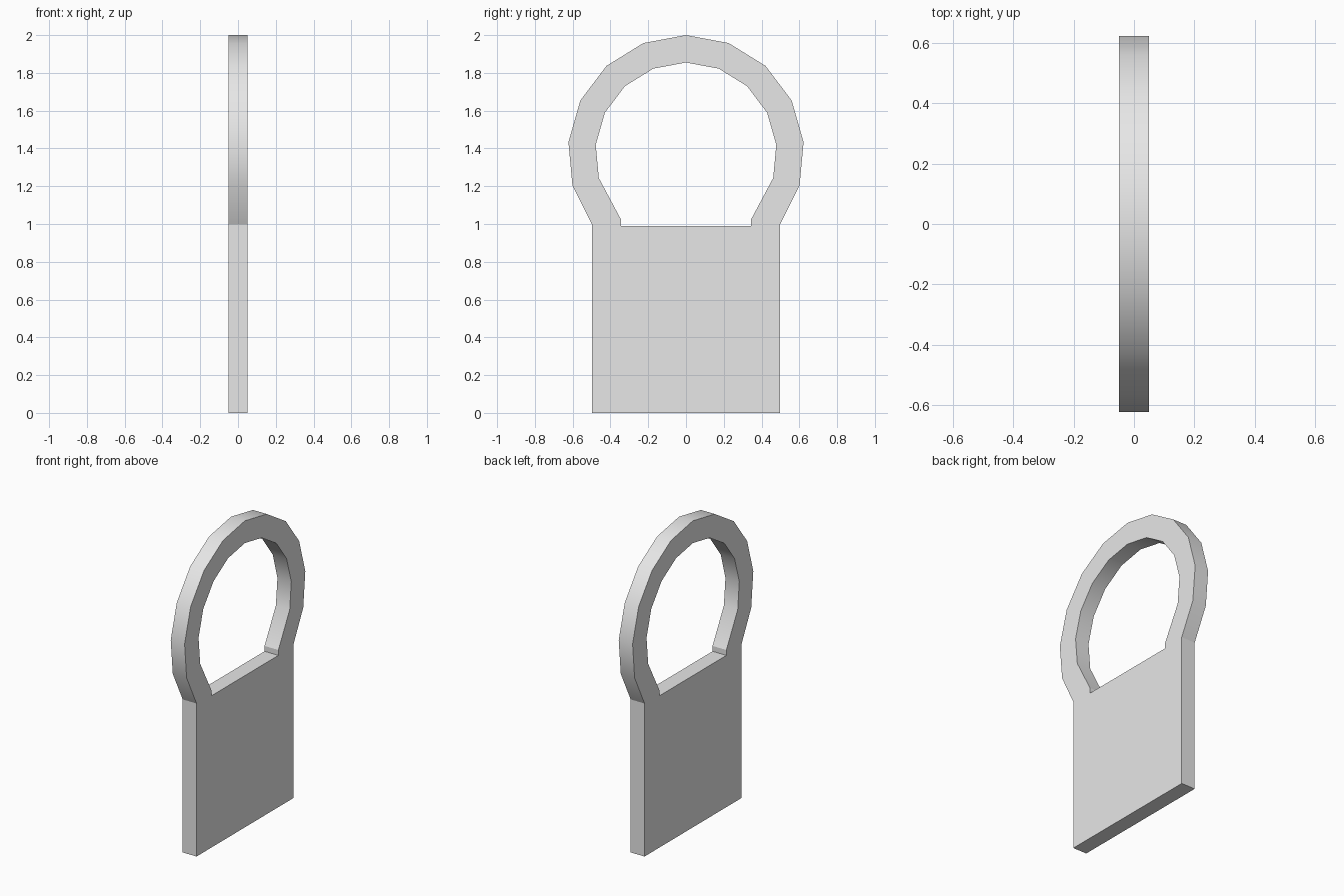
import bpy
import bmesh
from math import sin, cos, radians, tau

if "Cube" in bpy.data.objects:
    bpy.data.objects.remove(bpy.data.objects["Cube"])

THICK = 0.1
CENTRE_Z = 1.375
OUTER_R, INNER_R = 0.625, 0.48
STEP = tau / 17          # the ring is part of a 17-sided circle

grey = bpy.data.materials.new("light_grey")
grey.use_nodes = True
grey.diffuse_color = (0.8, 0.8, 0.8, 1)
grey.node_tree.nodes["Principled BSDF"].inputs["Base Color"].default_value = (0.8, 0.8, 0.8, 1)


def arc_point(radius, i):
    return radius * sin(i * STEP), CENTRE_Z + radius * cos(i * STEP)


bm = bmesh.new()


def vert(y, z):
    return bm.verts.new((-THICK / 2, y, z))


# Ring outline, running over the top from one shoulder to the other
outer = [vert(*arc_point(OUTER_R, i)) for i in range(-6, 7)]
inner = [vert(*arc_point(INNER_R, i)) for i in range(-5, 6)]
inner = [vert(-0.345, 1.025)] + inner + [vert(0.345, 1.025)]
for i in range(len(outer) - 1):
    bm.faces.new((outer[i], outer[i + 1], inner[i + 1], inner[i]))

# Square plate below, with the flat floor of the opening
half = outer[-1].co.y
bm.faces.new((outer[0], inner[0], vert(-0.345, 0.99), vert(0.345, 0.99),
              inner[-1], outer[-1], vert(half, 0), vert(-half, 0)))

# Give the outline its thickness
solid = bmesh.ops.extrude_face_region(bm, geom=bm.faces[:])
moved = [g for g in solid["geom"] if isinstance(g, bmesh.types.BMVert)]
bmesh.ops.translate(bm, verts=moved, vec=(THICK, 0, 0))
bmesh.ops.recalc_face_normals(bm, faces=bm.faces[:])

mesh = bpy.data.meshes.new("ring_topped_plate")
bm.to_mesh(mesh)
bm.free()
mesh.materials.append(grey)
plate = bpy.data.objects.new("ring_topped_plate", mesh)
bpy.context.collection.objects.link(plate)

# Smooth the rim, keeping the shoulders and face borders sharp
bpy.ops.object.select_all(action='DESELECT')
plate.select_set(True)
bpy.context.view_layer.objects.active = plate
bpy.ops.object.shade_smooth_by_angle(angle=radians(25))
